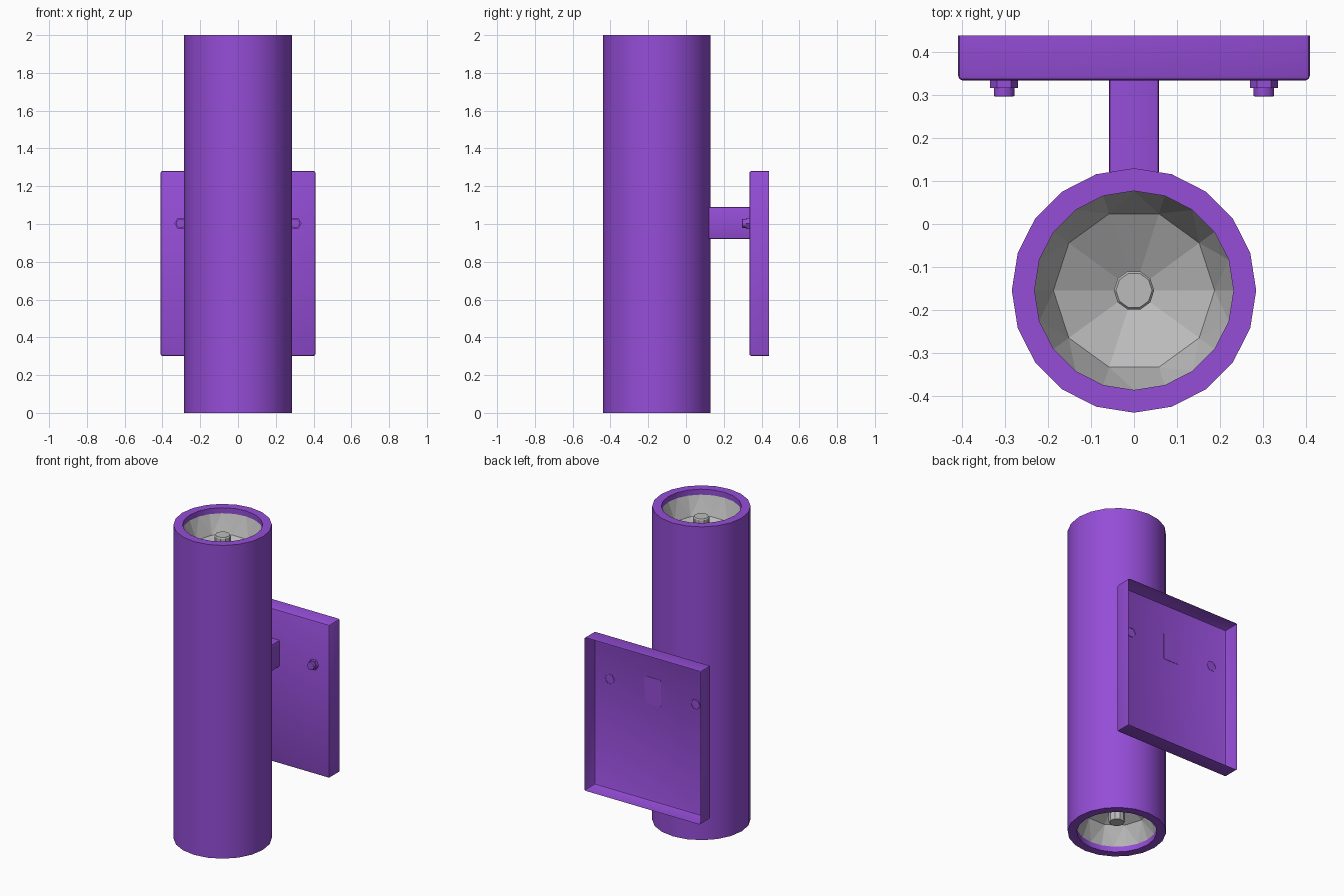
import bpy, bmesh, math
from mathutils import Vector, Matrix

if "Cube" in bpy.data.objects:
    bpy.data.objects.remove(bpy.data.objects["Cube"])


def material(name, rgb):
    m = bpy.data.materials.new(name)
    m.diffuse_color = (*rgb, 1)
    m.use_nodes = True
    m.node_tree.nodes["Principled BSDF"].inputs["Base Color"].default_value = m.diffuse_color
    return m


PURPLE = material("purple paint", (0.30, 0.075, 0.68))
GREY = material("reflector grey", (0.50, 0.50, 0.50))
AXIS_Y = -0.155          # tube centre line


def finish(bm, name, mat, smooth=True, normals=True):
    if normals:
        bmesh.ops.recalc_face_normals(bm, faces=bm.faces)
    me = bpy.data.meshes.new(name)
    bm.to_mesh(me)
    bm.free()
    ob = bpy.data.objects.new(name, me)
    bpy.context.collection.objects.link(ob)
    me.materials.append(mat)
    if smooth:
        bpy.ops.object.select_all(action='DESELECT')
        ob.select_set(True)
        bpy.context.view_layer.objects.active = ob
        bpy.ops.object.shade_smooth_by_angle(angle=math.radians(30))
    return ob


def ring(bm, r, z, n):
    return [bm.verts.new((r * math.cos(2 * math.pi * i / n),
                          r * math.sin(2 * math.pi * i / n), z)) for i in range(n)]


def bridge(bm, a, b):
    n = len(a)
    for i in range(n):
        j = (i + 1) % n
        bm.faces.new((a[i], a[j], b[j], b[i]))


def lathe(bm, profile, n, cap=False):
    rings = [ring(bm, r, z, n) for r, z in profile]
    for a, b in zip(rings, rings[1:]):
        bridge(bm, a, b)
    if cap:
        bm.faces.new(rings[-1])


def box(bm, lo, hi):
    lo, hi = Vector(lo), Vector(hi)
    bmesh.ops.create_cube(bm, size=1, matrix=Matrix.Translation((lo + hi) / 2)
                          @ Matrix.Diagonal((*(hi - lo), 1)))


# Tube: outer wall, flat rims and short inner lips at both ends
bm = bmesh.new()
lathe(bm, [(0.232, 0.05), (0.232, 0), (0.285, 0), (0.285, 2),
           (0.232, 2), (0.232, 1.95)], 20)
finish(bm, "tube", PURPLE).location.y = AXIS_Y

# Faceted reflector bowl and lamp at each end
for end, base, s in (("upper", 2, 1), ("lower", 0, -1)):
    bm = bmesh.new()
    outer = ring(bm, 0.232, base - s * 0.035, 20)
    mid = ring(bm, 0.188, base - s * 0.15, 10)
    low = ring(bm, 0.04, base - s * 0.23, 10)
    for k in range(10):
        a, b, c = outer[2 * k], outer[2 * k + 1], outer[(2 * k + 2) % 20]
        p, q = mid[k], mid[(k + 1) % 10]
        bm.faces.new((a, b, p))
        bm.faces.new((b, q, p))
        bm.faces.new((b, c, q))
    bridge(bm, mid, low)
    bm.faces.new(low)
    bm.normal_update()
    # the bowl's visible side is the inside: face it towards the opening
    for f in bm.faces:
        if f.normal.z * s < 0:
            f.normal_flip()
    finish(bm, end + "_reflector", GREY, smooth=False, normals=False).location.y = AXIS_Y

    bm = bmesh.new()
    lathe(bm, [(0.047, base - s * 0.24), (0.047, base - s * 0.07),
               (0.042, base - s * 0.063)], 10, cap=True)
    finish(bm, end + "_lamp", GREY, smooth=False).location.y = AXIS_Y

# Wall plate: shallow cover, open at the back, with softened edges
bm = bmesh.new()
box(bm, (-0.41, 0.335, 0.302), (0.41, 0.44, 1.28))
bm.normal_update()
bmesh.ops.delete(bm, geom=[f for f in bm.faces if f.normal.y > 0.9], context='FACES')
bmesh.ops.bevel(bm, geom=[e for e in bm.edges if not e.is_boundary],
                offset=0.01, segments=2, profile=0.5, affect='EDGES')
finish(bm, "wall_plate", PURPLE, normals=False)

# Arm between tube and plate
bm = bmesh.new()
box(bm, (-0.058, 0.09, 0.92), (0.058, 0.337, 1.09))
bmesh.ops.bevel(bm, geom=[e for e in bm.edges
                          if abs(e.verts[0].co.y - e.verts[1].co.y) > 0.1],
                offset=0.007, segments=2, profile=0.5, affect='EDGES')
finish(bm, "arm", PURPLE)

# Fixing bolts: hexagonal nut with a round stub
for side, x in (("left", -0.303), ("right", 0.303)):
    bm = bmesh.new()
    lathe(bm, [(0.033, -0.002), (0.033, 0.018), (0.02, 0.018)], 6, cap=True)
    lathe(bm, [(0.024, 0.01), (0.024, 0.036), (0.021, 0.038)], 12, cap=True)
    bm.faces.new(ring(bm, 0.024, -0.002, 12))
    bmesh.ops.transform(bm, verts=bm.verts, matrix=Matrix.Translation((x, 0.335, 1.003))
                        @ Matrix.Rotation(math.pi / 2, 4, 'X'))
    finish(bm, side + "_bolt", PURPLE)
